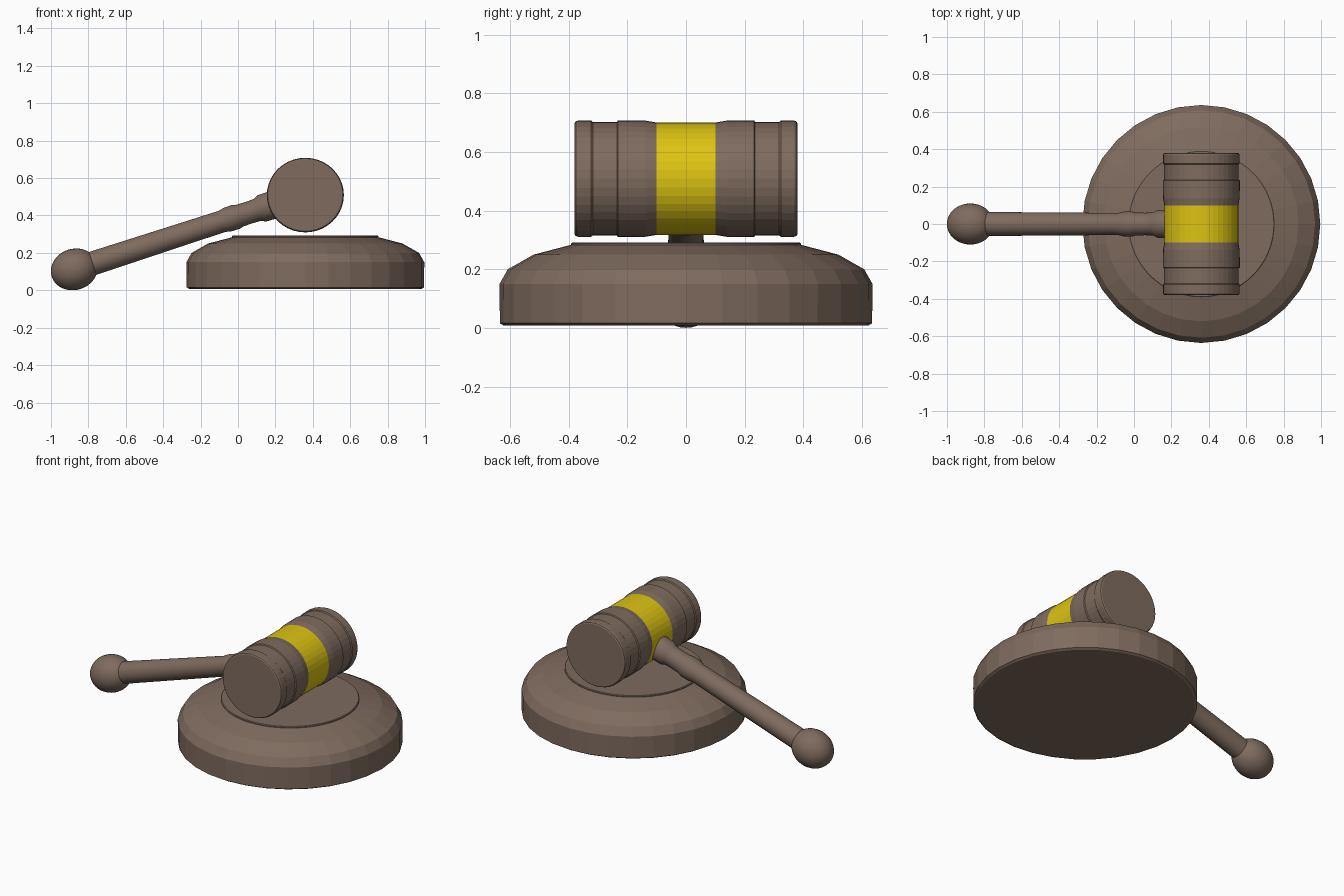
import bpy, bmesh, math
from mathutils import Matrix, Vector

if "Cube" in bpy.data.objects:
    bpy.data.objects.remove(bpy.data.objects["Cube"])


def make_mat(name, rgb):
    m = bpy.data.materials.new(name)
    m.diffuse_color = (*rgb, 1)
    m.use_nodes = True
    m.node_tree.nodes["Principled BSDF"].inputs["Base Color"].default_value = m.diffuse_color
    return m


WOOD = make_mat("brown wood", (0.21, 0.147, 0.113))
GOLD = make_mat("gold band", (0.72, 0.55, 0.006))


def lathe(name, profile, sides, matrix, mats=(WOOD,)):
    """Revolve (radius, height) points about local z and cap both ends."""
    bm = bmesh.new()
    rings = []
    for r, h in profile:
        rings.append([bm.verts.new((r * math.cos(2 * math.pi * i / sides),
                                    r * math.sin(2 * math.pi * i / sides), h))
                      for i in range(sides)])
    for a, b in zip(rings, rings[1:]):
        for i in range(sides):
            j = (i + 1) % sides
            bm.faces.new((a[i], a[j], b[j], b[i]))
    bm.faces.new(rings[0][::-1])
    bm.faces.new(rings[-1])
    me = bpy.data.meshes.new(name)
    bm.to_mesh(me)
    bm.free()
    for m in mats:
        me.materials.append(m)
    ob = bpy.data.objects.new(name, me)
    ob.matrix_world = matrix
    bpy.context.collection.objects.link(ob)
    return ob


CX = 0.36

# Sounding block with rounded shoulder, and its thin striking disc
lathe("sound_block", [(0.622, 0.008), (0.635, 0.016), (0.636, 0.15), (0.608, 0.20),
                      (0.52, 0.25), (0.39, 0.284)], 32, Matrix.Translation((CX, 0, 0)))
lathe("strike_disc", [(0.392, 0.275), (0.392, 0.288), (0.388, 0.292)], 64,
      Matrix.Translation((CX, 0, 0)))

# Head: half profile from the middle to one end, mirrored, lying along y
half = [(0.198, 0.10), (0.205, 0.14), (0.206, 0.232), (0.200, 0.236), (0.200, 0.318),
        (0.205, 0.324), (0.205, 0.368), (0.202, 0.376), (0.196, 0.38)]
profile = [(r, -h) for r, h in reversed(half)] + half
head = lathe("gavel_head", profile, 40,
             Matrix.Translation((CX, 0, 0.509)) @ Matrix.Diagonal((1, 1, 0.968, 1))
             @ Matrix.Rotation(math.pi / 2, 4, 'X'), (WOOD, GOLD))
for p in head.data.polygons:
    if abs(p.center.z) < 0.05:
        p.material_index = 1

# Handle axis: local z runs from the knob up to the head
axis = (Matrix.Translation((-0.875, 0, 0.112))
        @ Matrix.Rotation(math.radians(90 - 18), 4, 'Y'))

# Turned handle with collar and flared socket
handle = lathe("handle", [(0.064, 0.0), (0.064, 0.12), (0.059, 0.83), (0.066, 0.86),
                          (0.067, 0.91), (0.061, 0.93), (0.060, 0.985), (0.062, 1.03),
                          (0.074, 1.055), (0.075, 1.11), (0.06, 1.2)], 32, axis)

# Slightly elongated end knob
knob = [(max(0.11 * math.sin(math.pi * k / 20), 0.0005),
         -0.127 * math.cos(math.pi * k / 20)) for k in range(21)]
end = lathe("handle_knob", knob, 32, axis)

for ob in (handle, end):
    bpy.ops.object.select_all(action='DESELECT')
    ob.select_set(True)
    bpy.context.view_layer.objects.active = ob
    bpy.ops.object.shade_smooth_by_angle(angle=math.radians(30))
